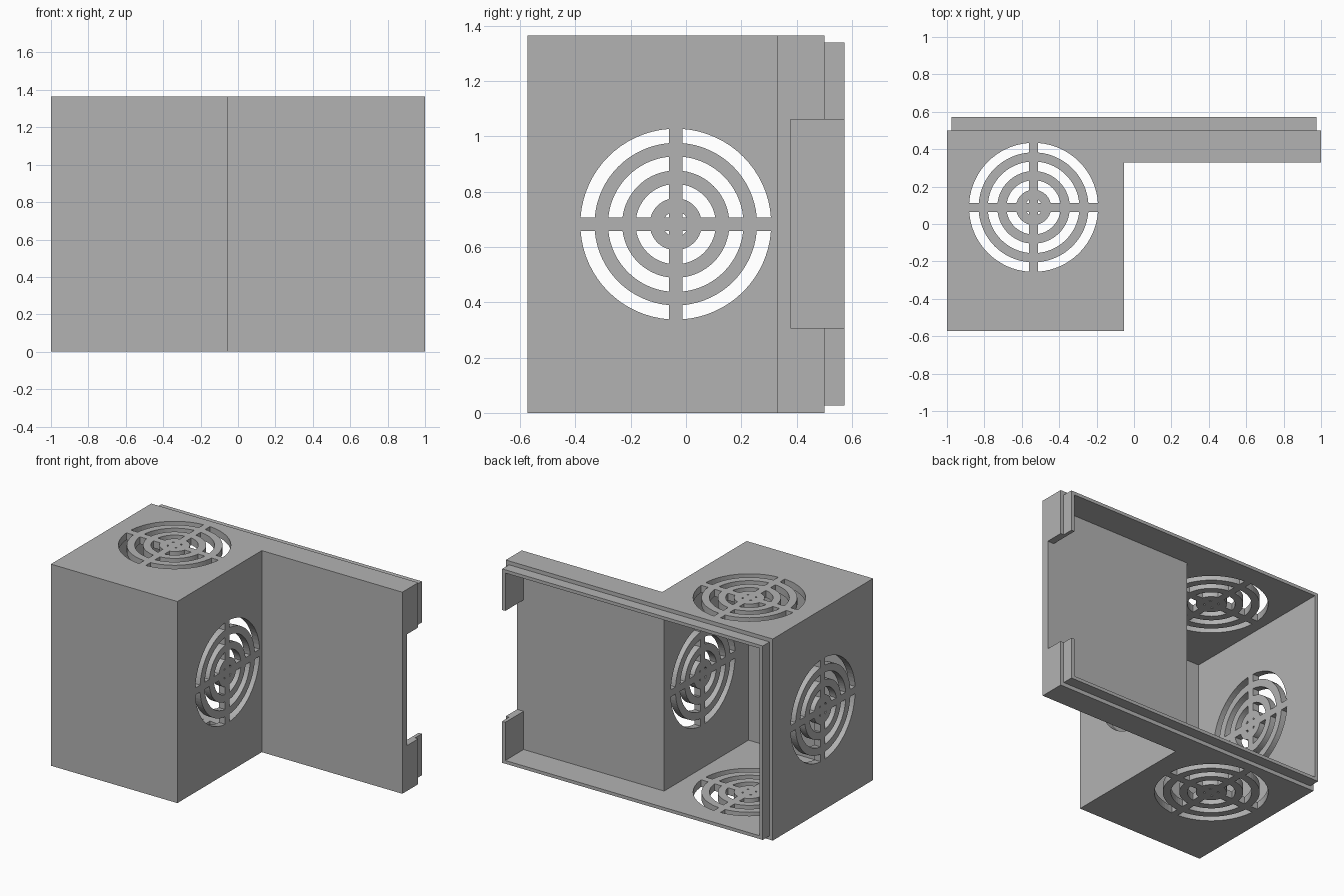
import bpy
from math import asin, cos, sin, pi
from mathutils import Matrix, Vector
import bmesh

cube = bpy.data.objects.get("Cube")
if cube:
    bpy.data.objects.remove(cube, do_unlink=True)

# Main dimensions
HEIGHT = 1.365
WALL = 0.048
FRONT, REAR, LIP_REAR = -0.573, 0.5, 0.573
STEP_X, PANEL_Y = -0.053, 0.33

grey = bpy.data.materials.new("plain grey")
grey.use_nodes = True
grey.diffuse_color = (0.45, 0.45, 0.45, 1)
grey.node_tree.nodes["Principled BSDF"].inputs["Base Color"].default_value = (0.45, 0.45, 0.45, 1)


def prism(name, outlines, low, high, matrix=Matrix()):
    """Extrude closed 2D outlines from low to high along local z."""
    bm = bmesh.new()
    for outline in outlines:
        base = bm.faces.new([bm.verts.new((x, y, low)) for x, y in outline])
        top = bmesh.ops.extrude_face_region(bm, geom=[base])["geom"]
        verts = [v for v in top if isinstance(v, bmesh.types.BMVert)]
        bmesh.ops.translate(bm, verts=verts, vec=(0, 0, high - low))
    bmesh.ops.transform(bm, matrix=matrix, verts=bm.verts)
    bmesh.ops.recalc_face_normals(bm, faces=bm.faces)
    mesh = bpy.data.meshes.new(name)
    bm.to_mesh(mesh)
    bm.free()
    mesh.materials.append(grey)
    obj = bpy.data.objects.new(name, mesh)
    bpy.context.collection.objects.link(obj)
    return obj


def rectangle(x0, x1, y0, y1):
    return [(x0, y0), (x1, y0), (x1, y1), (x0, y1)]


def l_outline(inset, rear):
    return [(-1 + inset, FRONT + inset), (STEP_X - inset, FRONT + inset),
            (STEP_X - inset, PANEL_Y + inset), (1 - inset, PANEL_Y + inset),
            (1 - inset, rear), (-1 + inset, rear)]


def combine(target, tool, operation):
    mod = target.modifiers.new(tool.name, "BOOLEAN")
    mod.operation, mod.solver, mod.object = operation, "EXACT", tool
    bpy.context.view_layer.objects.active = target
    bpy.ops.object.modifier_apply(modifier=mod.name)
    bpy.data.objects.remove(tool, do_unlink=True)


def vent_outlines(bar=0.024, steps=16):
    """Four quadrants of concentric slots, parted by a cross of bars."""
    def arc(radius):
        start = asin(bar / radius)
        sweep = pi / 2 - 2 * start
        return [(radius * cos(start + sweep * i / steps),
                 radius * sin(start + sweep * i / steps)) for i in range(steps + 1)]

    slots = [arc(r) + arc(r - 0.051)[::-1] for r in (0.345, 0.245, 0.145)]
    slots.append(arc(0.046) + [(bar, bar)])
    turns = ((1, 0), (0, 1), (-1, 0), (0, -1))
    return [[(x * c - y * s, x * s + y * c) for x, y in slot]
            for slot in slots for c, s in turns]


# Hollow L-shaped housing with a stepped rear lip
housing = prism("vented_housing", [l_outline(0, REAR)], 0, HEIGHT)
lip = prism("rear_lip", [rectangle(-0.976, 0.976, 0.42, LIP_REAR)], 0.026, HEIGHT - 0.026)
combine(housing, lip, "UNION")
cavity = prism("cavity", [l_outline(WALL, 0.7)], WALL, HEIGHT - WALL)
combine(housing, cavity, "DIFFERENCE")

# Opening in the end wall of the thin wing
notch = prism("notch", [rectangle(0.9, 1.1, PANEL_Y + WALL, 0.7)], 0.307, 1.061)
combine(housing, notch, "DIFFERENCE")

# Round vents through top and bottom, then through both side walls
top_vents = prism("top_vents", vent_outlines(), -0.1, HEIGHT + 0.1,
                  Matrix.Translation(Vector((-0.537, 0.089, 0))))
combine(housing, top_vents, "DIFFERENCE")
side_vents = prism("side_vents", vent_outlines(), -1.1, 0.05,
                   Matrix.Translation(Vector((0, -0.037, HEIGHT / 2)))
                   @ Matrix.Rotation(pi / 2, 4, "Y"))
combine(housing, side_vents, "DIFFERENCE")
